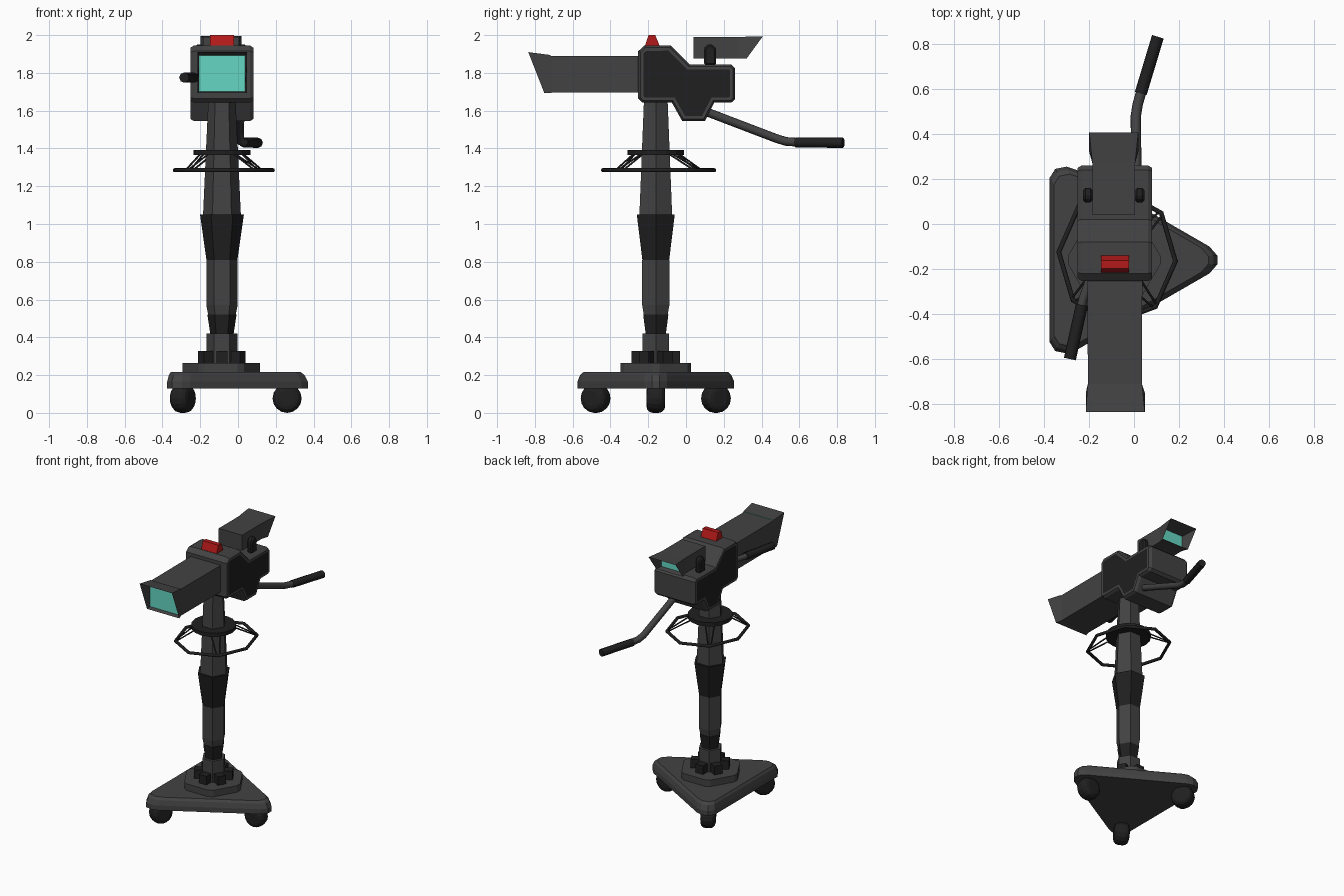
import bpy, bmesh
from math import sin, cos, pi, radians
from mathutils import Vector

if "Cube" in bpy.data.objects:
    bpy.data.objects.remove(bpy.data.objects["Cube"])

CX, CY = -0.085, -0.16          # column axis


def material(name, r, g, b):
    m = bpy.data.materials.new(name)
    m.diffuse_color = (r, g, b, 1)
    m.use_nodes = True
    m.node_tree.nodes["Principled BSDF"].inputs["Base Color"].default_value = m.diffuse_color
    return m


GREY = material("dark_grey", 0.055, 0.055, 0.055)
BLACK = material("black", 0.014, 0.014, 0.014)
RED = material("red", 0.45, 0.01, 0.01)
TEAL = material("teal_glass", 0.13, 0.68, 0.55)


def loft(name, rings, mat, cap_end=True):
    """Skin a list of matching point rings; start is always capped."""
    bm = bmesh.new()
    vs = [[bm.verts.new(p) for p in r] for r in rings]
    n = len(rings[0])
    for a, b in zip(vs, vs[1:]):
        for i in range(n):
            j = (i + 1) % n
            bm.faces.new((a[i], a[j], b[j], b[i]))
    bm.faces.new(vs[0][::-1])
    if cap_end:
        bm.faces.new(vs[-1])
    bmesh.ops.recalc_face_normals(bm, faces=bm.faces)
    me = bpy.data.meshes.new(name)
    bm.to_mesh(me)
    bm.free()
    ob = bpy.data.objects.new(name, me)
    bpy.context.collection.objects.link(ob)
    me.materials.append(mat)
    return ob


def ngon(n, r, z, turn=0.0):
    return [(CX + r * cos(turn + 2 * pi * i / n), CY + r * sin(turn + 2 * pi * i / n), z) for i in range(n)]


def column(name, mat, sections, n=6):
    return loft(name, [ngon(n, r, z) for z, r in sections], mat)


def box(name, lo, hi, mat):
    (x0, y0, z0), (x1, y1, z1) = lo, hi
    base = [(x0, y0), (x1, y0), (x1, y1), (x0, y1)]
    return loft(name, [[(x, y, z) for x, y in base] for z in (z0, z1)], mat)


def tube(name, pts, r, mat, cyclic=False):
    cu = bpy.data.curves.new(name, 'CURVE')
    cu.dimensions = '3D'
    cu.bevel_depth, cu.bevel_resolution, cu.use_fill_caps = r, 2, True
    sp = cu.splines.new('POLY')
    sp.points.add(len(pts) - 1)
    for p, co in zip(sp.points, pts):
        p.co = (*co, 1)
    sp.use_cyclic_u = cyclic
    ob = bpy.data.objects.new(name, cu)
    bpy.context.collection.objects.link(ob)
    cu.materials.append(mat)
    return ob


def bevel(ob, width, segments=1):
    m = ob.modifiers.new("bevel", 'BEVEL')
    m.width, m.segments = width, segments
    m.limit_method, m.angle_limit = 'ANGLE', radians(40)
    return ob


# triangular rolling base
half = [(0.37, 0.02), (0.335, 0.06), (-0.255, 0.40), (-0.30, 0.415), (-0.35, 0.405), (-0.375, 0.365)]
tri = half + [(x, -y) for x, y in reversed(half)]
levels = [(0.13, 1.0), (0.165, 1.0), (0.2, 0.965), (0.217, 0.92)]
loft("base_plate", [[(-0.13 + (x + 0.13) * s, CY + y * s, z) for x, y in tri] for z, s in levels], GREY)

# caster wheels, each turned to point outwards
for i in range(3):
    a = 2 * pi * i / 3
    x, y = -0.108 + 0.368 * cos(a), CY + 0.368 * sin(a)
    bpy.ops.mesh.primitive_cylinder_add(vertices=16, radius=0.077, depth=0.1, location=(x, y, 0.077),
                                        rotation=(pi / 2, 0, a))
    w = bpy.context.object
    w.name = f"caster_wheel_{i + 1}"
    w.data.materials.append(BLACK)
    bevel(w, 0.035, 3)

# hexagonal pedestal with clipped corners
corners = []
for i in range(6):
    for d in (-0.09, 0.09):
        t = pi / 3 * i + d
        corners.append((CX - 0.003 + 0.206 * cos(t), CY + 0.206 * sin(t)))
loft("pedestal", [[(x, y, z) for x, y in corners] for z in (0.21, 0.265)], GREY)

# clamp blocks around the foot of the column
for i in range(6):
    a = pi / 6 + pi / 3 * i
    x, y = CX + 0.1 * cos(a), CY + 0.1 * sin(a)
    bl = box(f"clamp_block_{i + 1}", (-0.028, -0.03, 0.26), (0.028, 0.03, 0.328), BLACK)
    bl.location, bl.rotation_euler = (x, y, 0), (0, 0, a)

# telescoping column
column("column_foot", GREY, [(0.26, 0.082), (0.42, 0.082)])
column("lower_collar", BLACK, [(0.42, 0.062), (0.52, 0.077)])
column("lower_column", GREY, [(0.515, 0.072), (0.57, 0.083), (0.81, 0.083)])
column("middle_collar", BLACK, [(0.81, 0.082), (1.05, 0.116)])
column("upper_column", GREY, [(1.05, 0.1), (1.4, 0.084), (1.66, 0.072)])

# steering ring with its hub and struts
column("ring_hub", BLACK, [(1.365, 0.15), (1.392, 0.15)], 16)
rx, ry = 0.26, 0.295
ring = [(-0.075 + rx * cos(radians(45 * i - 4)), -0.145 + ry * sin(radians(45 * i - 4)), 1.285) for i in range(8)]
tube("steering_ring", ring, 0.011, BLACK, True)
for i in (1, 3, 5, 7):
    p = Vector(ring[i])
    d = (p - Vector((CX, CY, p.z))).normalized()
    side = Vector((-d.y, d.x, 0)) * 0.03
    for k in (-1, 1):
        tube(f"ring_strut_{i}_{k}", [Vector((CX, CY, 1.37)) + d * 0.13 + side * k, p + side * k * 0.3], 0.005, BLACK)

# camera body: side profile with raised dark panels
prof = [(-0.253, 1.915), (-0.22, 1.945), (-0.08, 1.945), (0.02, 1.845), (0.24, 1.845), (0.26, 1.825),
        (0.26, 1.66), (0.24, 1.643), (0.15, 1.643), (0.10, 1.545), (-0.02, 1.545), (-0.075, 1.643),
        (-0.23, 1.643), (-0.253, 1.665)]
body = loft("camera_body", [[(x, y, z) for y, z in prof] for x in (CX - 0.148, CX + 0.148)], GREY)
body.data.materials.append(BLACK)
bm = bmesh.new()
bm.from_mesh(body.data)
bm.normal_update()
sides = [f for f in bm.faces if len(f.verts) == len(prof)]
bmesh.ops.inset_region(bm, faces=sides, thickness=0.012, depth=0.018)
bmesh.ops.inset_region(bm, faces=sides, thickness=0.018, depth=0.0)
for f in sides:
    f.material_index = 1
bm.to_mesh(body.data)
bm.free()


def section(cx, hw, top, bottom):
    (yt, zt), (yb, zb) = top, bottom
    return [(cx - hw, yt, zt), (cx + hw, yt, zt), (cx + hw, yb, zb), (cx - hw, yb, zb)]


def hood(name, glass, rings):
    """Flared open box, its last section being the inset pane."""
    loft(name, rings, GREY, False)
    pane = rings[-1]
    y = 0.004 if pane[0][1] > 0 else -0.004
    loft(glass, [pane, [(px, py + y, pz) for px, py, pz in pane]], TEAL)


# lens hood and viewfinder
hood("lens_hood", "lens_glass", [
    section(-0.085, 0.122, (-0.24, 1.89), (-0.24, 1.695)),
    section(-0.085, 0.120, (-0.71, 1.89), (-0.71, 1.695)),
    section(-0.083, 0.131, (-0.835, 1.91), (-0.75, 1.693)),
    section(-0.085, 0.122, (-0.72, 1.895), (-0.72, 1.702))])
hood("viewfinder", "viewfinder_screen", [
    section(-0.09, 0.095, (0.04, 1.99), (0.04, 1.877)),
    section(-0.09, 0.095, (0.27, 1.99), (0.27, 1.877)),
    section(-0.09, 0.109, (0.407, 1.994), (0.32, 1.875)),
    section(-0.09, 0.090, (0.28, 1.983), (0.28, 1.884))])

# viewfinder brackets with rounded tops
arch = [(0.095, 1.84), (0.16, 1.84)] + [(0.1275 + 0.0325 * cos(pi * i / 6), 1.918 + 0.033 * sin(pi * i / 6)) for i in range(7)]
for label, x in (("left", -0.205), ("right", 0.025)):
    br = loft(f"viewfinder_bracket_{label}", [[(x + d, y, z) for y, z in arch] for d in (-0.021, 0.021)], BLACK)
    bevel(br, 0.01)

# red signal light
wedge = [(-0.218, 1.94), (-0.198, 2.0), (-0.163, 2.0), (-0.138, 1.94)]
loft("signal_light", [[(x, y, z) for y, z in wedge] for x in (-0.147, -0.022)], RED)

# rear pan handle and left front handle
tube("pan_arm", [(0.012, 0.04, 1.62), (0.008, 0.48, 1.452), (0.016, 0.53, 1.437), (0.036, 0.6, 1.432)], 0.023, GREY)
tube("pan_grip", [(0.03, 0.58, 1.432), (0.106, 0.832, 1.43)], 0.027, BLACK)
tube("front_arm", [(-0.18, -0.2, 1.775), (-0.225, -0.33, 1.775), (-0.235, -0.37, 1.775)], 0.02, GREY)
tube("front_grip", [(-0.232, -0.36, 1.775), (-0.285, -0.6, 1.775)], 0.027, BLACK)
